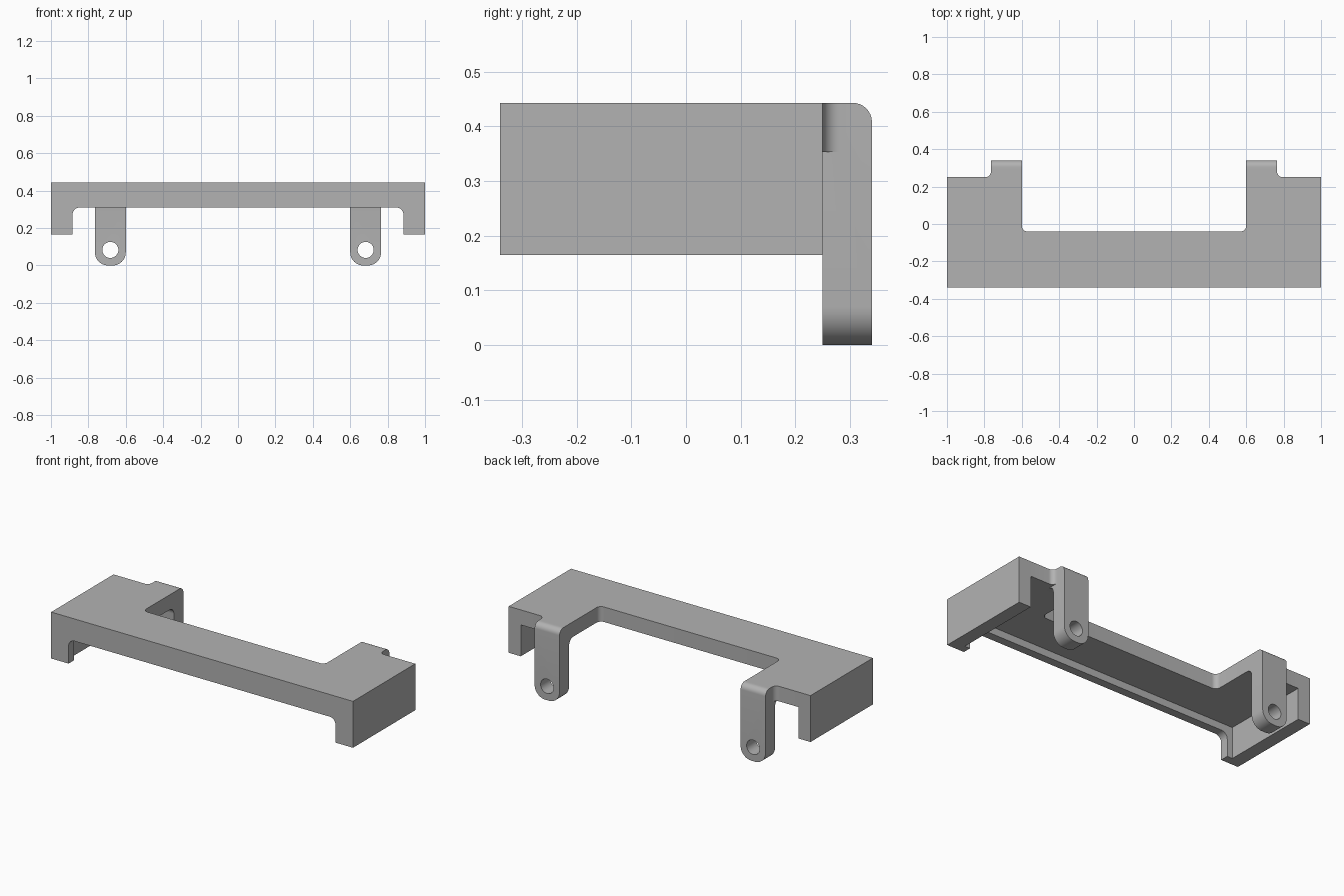
import bpy, bmesh, math
from mathutils import Vector, Matrix

if "Cube" in bpy.data.objects:
    bpy.data.objects.remove(bpy.data.objects["Cube"])

grey = bpy.data.materials.new("plain grey")
grey.use_nodes = True
colour = (0.448, 0.448, 0.448, 1)
grey.diffuse_color = colour
grey.node_tree.nodes["Principled BSDF"].inputs["Base Color"].default_value = colour

TOP, UNDER, RIM, LIP = 0.443, 0.353, 0.165, 0.31   # heights
FRONT, BACK, LEG_BACK = -0.34, 0.25, 0.34          # depths
LEG_IN, LEG_OUT = 0.60, 0.765                      # leg sides


def rounded(corners, steps=8):
    """Outline whose (a, b, radius) corners are replaced by arcs."""
    out = []
    for i, (a, b, r) in enumerate(corners):
        p = Vector((a, b))
        if r == 0:
            out.append(p)
            continue
        u = (Vector(corners[i - 1][:2]) - p).normalized()
        v = (Vector(corners[(i + 1) % len(corners)][:2]) - p).normalized()
        centre = p + (u + v) * r                   # right-angled corners only
        for k in range(steps + 1):
            t = k / steps * math.pi / 2
            out.append(centre - v * r * math.cos(t) - u * r * math.sin(t))
    return out


def prism(name, outline, start, end, axis):
    """Extrude a flat outline along one axis."""
    place = {"x": lambda p, d: (d, p.x, p.y),
             "y": lambda p, d: (p.x, d, p.y),
             "z": lambda p, d: (p.x, p.y, d)}[axis]
    bm = bmesh.new()
    face = bm.faces.new([bm.verts.new(place(p, start)) for p in outline])
    grown = bmesh.ops.extrude_face_region(bm, geom=[face])
    shift = Vector(place(Vector((0, 0)), end - start))
    bmesh.ops.translate(bm, vec=shift,
                        verts=[g for g in grown["geom"] if isinstance(g, bmesh.types.BMVert)])
    bmesh.ops.recalc_face_normals(bm, faces=bm.faces)
    mesh = bpy.data.meshes.new(name)
    bm.to_mesh(mesh)
    bm.free()
    mesh.materials.append(grey)
    obj = bpy.data.objects.new(name, mesh)
    bpy.context.collection.objects.link(obj)
    return obj


def combine(obj, other, operation):
    """Apply a boolean and discard the second operand."""
    mod = obj.modifiers.new(operation, "BOOLEAN")
    mod.operation, mod.object, mod.solver = operation, other, "EXACT"
    bpy.context.view_layer.objects.active = obj
    bpy.ops.object.modifier_apply(modifier=mod.name)
    bpy.data.objects.remove(other)


def mirrored(half):
    """Complete an outline that is symmetric about its first axis."""
    return half + [(-a, b, r) for a, b, r in reversed(half)]


# Top plate with the wide rear bay and filleted rear tabs
cover = prism("cover", rounded(mirrored([
    (1, FRONT, 0), (1, BACK, 0), (LEG_OUT, BACK, 0.03), (LEG_OUT, 0.29, 0),
    (LEG_IN, 0.29, 0), (LEG_IN, -0.04, 0.03)])), UNDER, TOP, "z")

# Front lip with its wide opening
lip = prism("front_lip", rounded(mirrored([
    (1, TOP, 0), (1, RIM, 0), (0.885, RIM, 0), (0.885, LIP, 0.04)])),
    FRONT, FRONT + 0.05, "y")
combine(cover, lip, "UNION")

for side in (-1, 1):
    # End wall
    wall = prism("end_wall", rounded([
        (FRONT, RIM, 0), (BACK, RIM, 0), (BACK, TOP, 0), (FRONT, TOP, 0)]),
        side * 0.92, side, "x")
    combine(cover, wall, "UNION")

    # Hanging leg: bent side profile, rounded foot and pin hole
    leg = prism("leg", rounded([
        (0.18, TOP, 0), (LEG_BACK, TOP, 0.035), (LEG_BACK, 0, 0),
        (BACK, 0, 0), (BACK, UNDER, 0.04), (0.18, UNDER, 0)]),
        side * LEG_IN, side * LEG_OUT, "x")
    bm = bmesh.new()
    bm.from_mesh(leg.data)
    foot = [e for e in bm.edges if all(v.co.z < 0.001 for v in e.verts)
            and abs(e.verts[0].co.y - e.verts[1].co.y) > 0.05]
    bmesh.ops.bevel(bm, geom=foot, offset=0.07, segments=10, profile=0.5, affect="EDGES")
    bm.to_mesh(leg.data)
    bm.free()
    middle = side * (LEG_IN + LEG_OUT) / 2
    ring = [Vector((middle, 0.083)) + Matrix.Rotation(math.tau * k / 32, 2) @ Vector((0.043, 0))
            for k in range(32)]
    combine(leg, prism("hole_cutter", ring, 0.2, 0.4, "y"), "DIFFERENCE")
    combine(cover, leg, "UNION")

# Smooth the fillets, keep the corners sharp
bpy.ops.object.select_all(action="DESELECT")
cover.select_set(True)
bpy.context.view_layer.objects.active = cover
bpy.ops.object.shade_smooth_by_angle(angle=math.radians(30))
